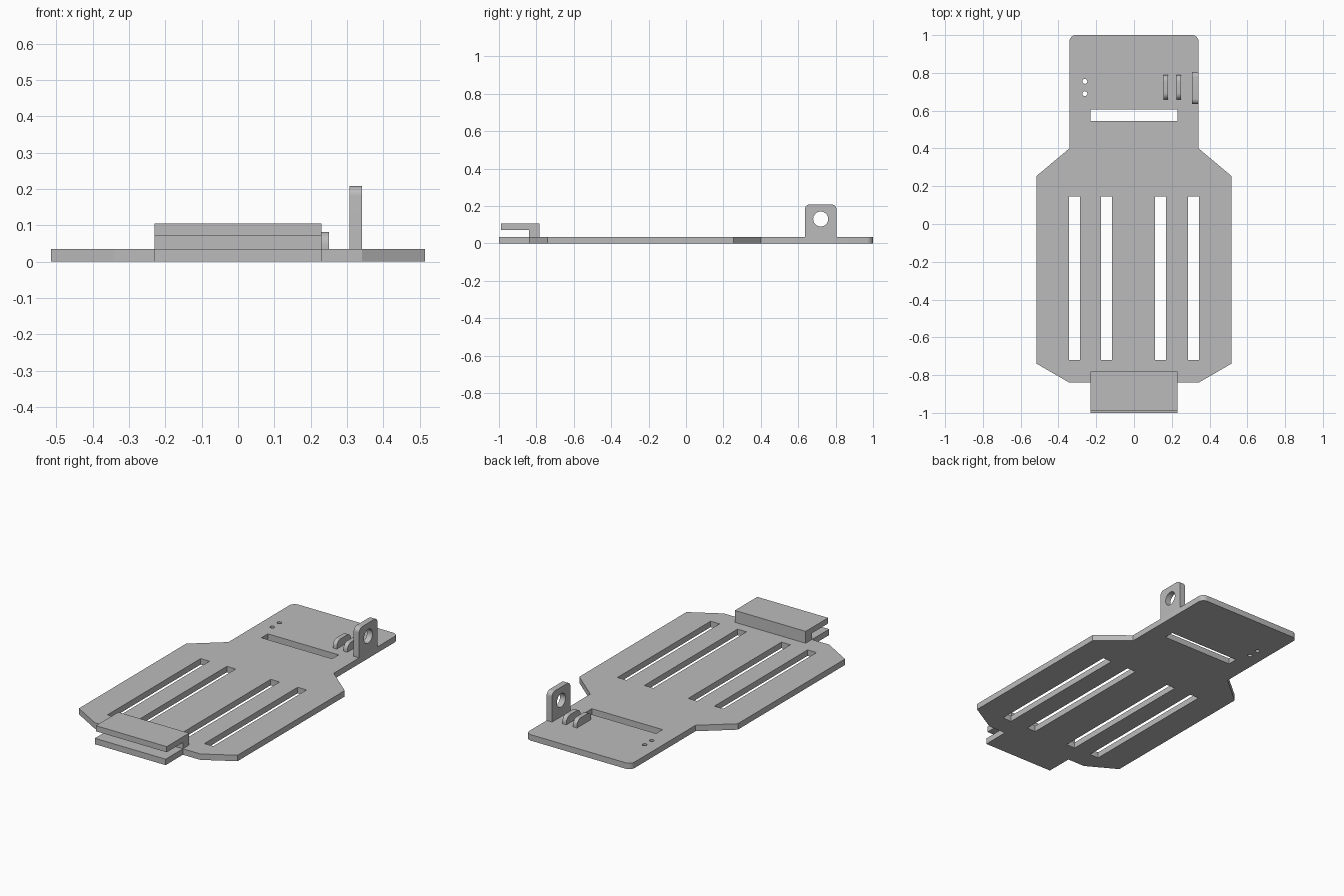
import bpy
import bmesh
from math import cos, sin, pi, radians
from mathutils import Matrix, Vector

cube = bpy.data.objects.get("Cube")
if cube:
    bpy.data.objects.remove(cube, do_unlink=True)

THICK = 0.035
GREY = (0.5, 0.5, 0.5, 1)
grey = bpy.data.materials.new("plain grey plastic")
grey.use_nodes = True
grey.diffuse_color = GREY
grey.node_tree.nodes["Principled BSDF"].inputs["Base Color"].default_value = GREY

# Turns a profile drawn in (y, z) so that it is extruded along x
SIDEWAYS = Matrix(((0, 0, 1), (1, 0, 0), (0, 1, 0))).to_4x4()


def rect(x0, x1, y0, y1):
    return [(x0, y0), (x1, y0), (x1, y1), (x0, y1)]


def circle(x, y, r, n=32):
    return [(x + r * cos(2 * pi * i / n), y + r * sin(2 * pi * i / n)) for i in range(n)]


def round_top(x0, x1, y0, y1, r, n=8):
    """Rectangle whose two upper corners are rounded."""
    pts = [(x0, y0), (x1, y0)]
    for cx, start in ((x1 - r, 0), (x0 + r, pi / 2)):
        for i in range(n + 1):
            a = start + pi / 2 * i / n
            pts.append((cx + r * cos(a), y1 - r + r * sin(a)))
    return pts


def prism(name, loops, low, high, turn=Matrix()):
    """Extrude an outline (first loop) with holes (other loops)."""
    bm = bmesh.new()
    for loop in loops:
        verts = [bm.verts.new((u, v, low)) for u, v in loop]
        for a, b in zip(verts, verts[1:] + verts[:1]):
            bm.edges.new((a, b))
    bmesh.ops.triangle_fill(bm, use_beauty=True, edges=bm.edges[:], normal=Vector((0, 0, 1)))
    top = bmesh.ops.extrude_face_region(bm, geom=bm.faces[:], use_keep_orig=True)["geom"]
    moved = [g for g in top if isinstance(g, bmesh.types.BMVert)]
    bmesh.ops.translate(bm, verts=moved, vec=(0, 0, high - low))
    bm.transform(turn)
    bmesh.ops.recalc_face_normals(bm, faces=bm.faces[:])
    mesh = bpy.data.meshes.new(name)
    bm.to_mesh(mesh)
    bm.free()
    mesh.materials.append(grey)
    obj = bpy.data.objects.new(name, mesh)
    bpy.context.collection.objects.link(obj)
    bpy.ops.object.select_all(action="DESELECT")
    obj.select_set(True)
    bpy.context.view_layer.objects.active = obj
    bpy.ops.object.shade_smooth_by_angle(angle=radians(30))
    return obj


# Base plate: right half mirrored, rounded back corners, slots and pin holes
right_side = [(0.23, -1), (0.23, -0.84), (0.342, -0.84), (0.515, -0.74),
              (0.515, 0.255), (0.342, 0.4)]
back = round_top(-0.342, 0.342, 0.4, 1, 0.035)[2:]
outline = right_side + back + [(-x, y) for x, y in reversed(right_side)]
holes = [rect(-0.23, 0.23, 0.545, 0.605)]
for x in (-0.315, -0.145, 0.14, 0.315):
    holes.append(rect(x - 0.029, x + 0.029, -0.72, 0.145))
for y in (0.69, 0.755):
    holes.append(circle(-0.26, y, 0.013, 20))
prism("base_plate", [outline] + holes, 0, THICK)

# Front clip: short wall carrying a lip over the tongue
clip = [(-0.84, THICK), (-0.782, THICK), (-0.782, 0.105), (-0.99, 0.105),
        (-0.99, 0.072), (-0.84, 0.072)]
prism("front_clip", [clip], -0.23, 0.23, SIDEWAYS)

# Upright lug with a round eye
prism("lug", [round_top(0.635, 0.805, THICK, 0.208, 0.027), circle(0.72, 0.13, 0.04)],
      0.307, 0.342, SIDEWAYS)

# Two small ribs beside the lug
for side, x in (("inner", 0.168), ("outer", 0.237)):
    prism(side + "_rib", [round_top(0.658, 0.79, THICK, 0.082, 0.035)],
          x - 0.013, x + 0.013, SIDEWAYS)
